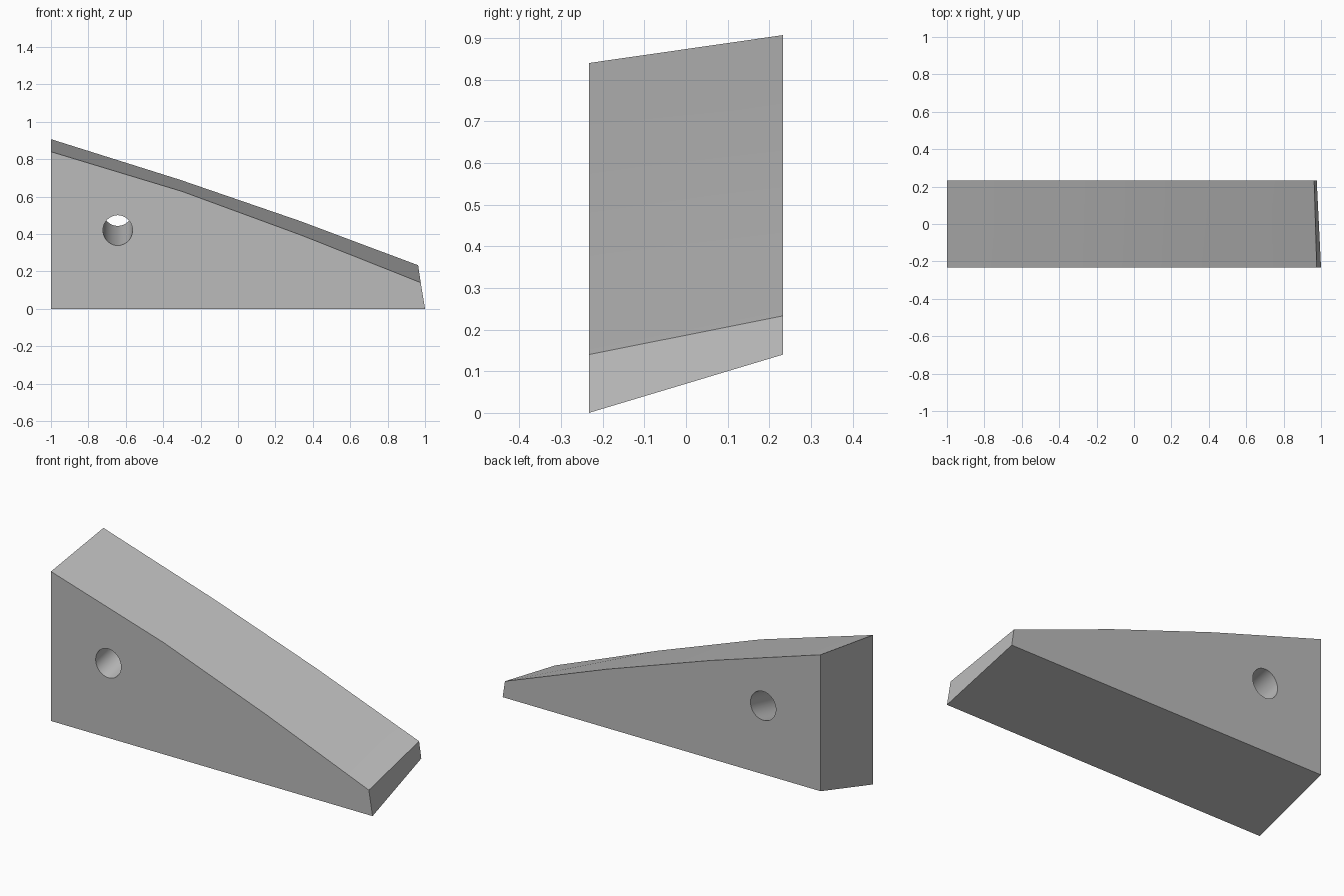
import bpy
import bmesh
import math

cube = bpy.data.objects.get("Cube")
if cube:
    bpy.data.objects.remove(cube, do_unlink=True)

HALF_DEPTH = 0.233

# One plain grey for the whole part
grey = bpy.data.materials.new("plain grey")
grey.use_nodes = True
colour = (0.5, 0.5, 0.5, 1)
grey.diffuse_color = colour
grey.node_tree.nodes["Principled BSDF"].inputs["Base Color"].default_value = colour

# Side outlines (x, z): sloping foot and gently curved top
front = [(-1, 0), (1, 0), (0.977, 0.14), (0.34, 0.393), (-0.3, 0.628), (-1, 0.84)]
back = [(-1, 0.14), (0.977, 0.14), (0.963, 0.233), (0.33, 0.47), (-0.31, 0.69), (-1, 0.907)]

# Wedge body joined between the two outlines
bm = bmesh.new()
near = [bm.verts.new((x, -HALF_DEPTH, z)) for x, z in front]
far = [bm.verts.new((x, HALF_DEPTH, z)) for x, z in back]
bm.faces.new(near)
bm.faces.new(far[::-1])
for i in range(len(near)):
    j = (i + 1) % len(near)
    bm.faces.new((near[j], near[i], far[i], far[j]))
bmesh.ops.recalc_face_normals(bm, faces=bm.faces)
mesh = bpy.data.meshes.new("wedge_block")
bm.to_mesh(mesh)
bm.free()
mesh.materials.append(grey)
wedge = bpy.data.objects.new("wedge_block", mesh)
bpy.context.collection.objects.link(wedge)

# Tilted round hole through the block, rising towards the back
tilt = math.atan2(0.105, 2 * HALF_DEPTH)
bpy.ops.mesh.primitive_cylinder_add(vertices=48, radius=0.079, depth=1,
                                    location=(-0.643, 0, 0.472),
                                    rotation=(math.pi / 2 + tilt, 0, 0))
cutter = bpy.context.object
cutter.name = "hole_cutter"
cutter.data.materials.append(grey)

cut = wedge.modifiers.new("hole", "BOOLEAN")
cut.operation = "DIFFERENCE"
cut.solver = "EXACT"
cut.object = cutter
bpy.ops.object.select_all(action="DESELECT")
wedge.select_set(True)
bpy.context.view_layer.objects.active = wedge
bpy.ops.object.modifier_apply(modifier=cut.name)
bpy.data.objects.remove(cutter, do_unlink=True)

# Smooth the curved top and bore, keep the corners sharp
bpy.ops.object.shade_smooth_by_angle(angle=math.radians(30))
